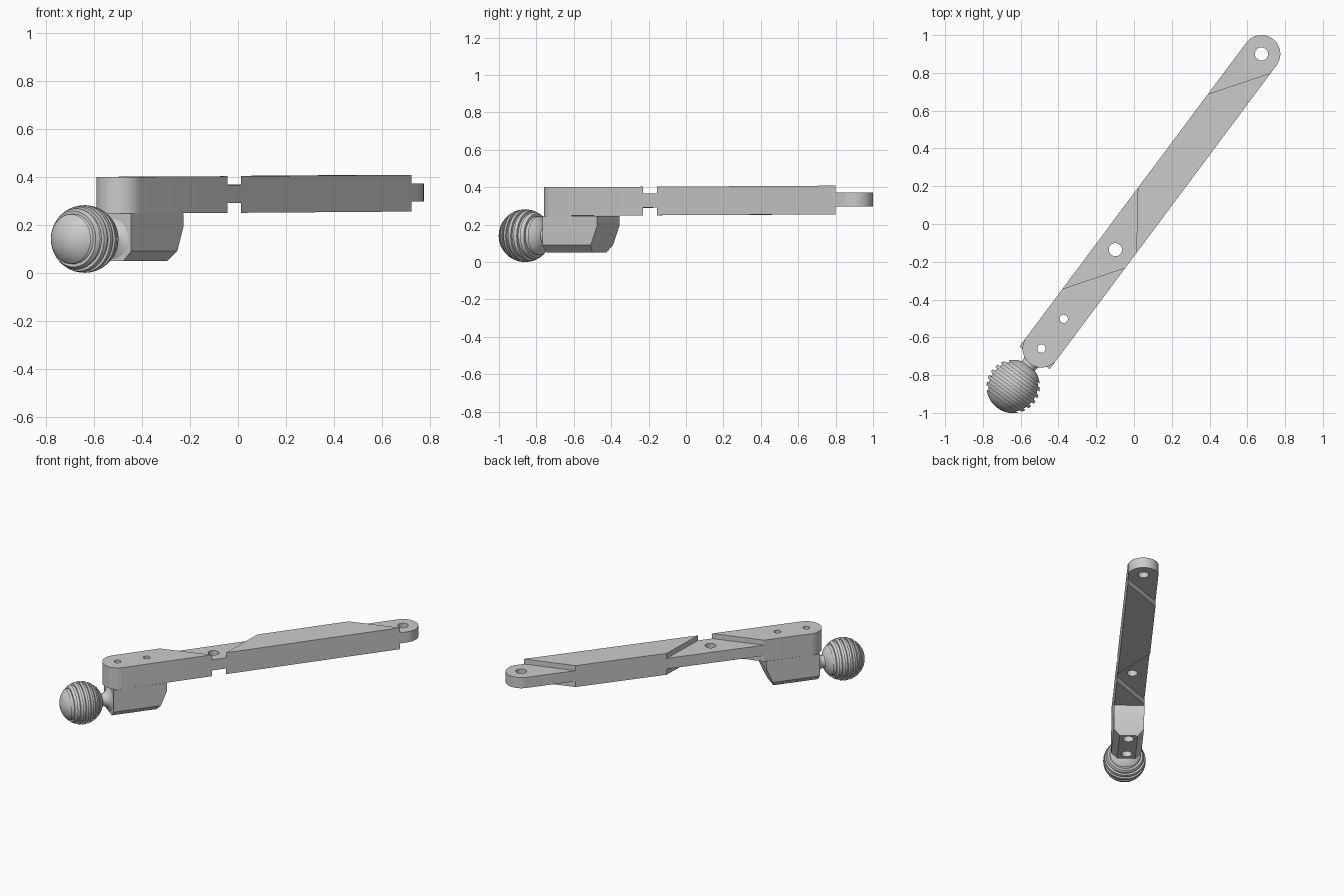
import bpy, bmesh, math
from mathutils import Vector

if "Cube" in bpy.data.objects:
    bpy.data.objects.remove(bpy.data.objects["Cube"])

# Arm frame: u runs along the arm from the first hole, v points to its left
DIR = Vector((0.598, 0.801))
DIR.normalize()
START = Vector((-0.49, -0.66))
END_U = 1.947
HALF = 0.1


def place(u, v, z):
    return (START.x + DIR.x * u - DIR.y * v, START.y + DIR.y * u + DIR.x * v, z)


def make(name, verts, faces):
    mesh = bpy.data.meshes.new(name)
    mesh.from_pydata([place(*p) for p in verts], [], faces)
    bm = bmesh.new()
    bm.from_mesh(mesh)
    bmesh.ops.recalc_face_normals(bm, faces=bm.faces)
    bm.to_mesh(mesh)
    bm.free()
    obj = bpy.data.objects.new(name, mesh)
    bpy.context.collection.objects.link(obj)
    return obj


def prism(name, outline, z0, z1):
    n = len(outline)
    verts = [(u, v, z) for z in (z0, z1) for u, v in outline]
    faces = [tuple(range(n))[::-1], tuple(range(n, 2 * n))]
    faces += [(i, (i + 1) % n, n + (i + 1) % n, n + i) for i in range(n)]
    return make(name, verts, faces)


def arc(cu, r, a0, a1, n):
    return [(cu + r * math.cos(math.radians(a0 + (a1 - a0) * i / n)),
             r * math.sin(math.radians(a0 + (a1 - a0) * i / n))) for i in range(n + 1)]


def hole(u, r, z0=-0.1, z1=0.6):
    return prism("hole_cutter", arc(u, r, 0, 360, 32)[:-1], z0, z1)


def cut(obj, cutters):
    for c in cutters:
        c.hide_render = True
        mod = obj.modifiers.new("cut", 'BOOLEAN')
        mod.operation = 'DIFFERENCE'
        mod.solver = 'EXACT'
        mod.object = c
    bpy.context.view_layer.update()
    dg = bpy.context.evaluated_depsgraph_get()
    mesh = bpy.data.meshes.new_from_object(obj.evaluated_get(dg))
    obj.modifiers.clear()
    obj.data = mesh
    for c in cutters:
        bpy.data.objects.remove(c)


# Arm: round-ended bar with slanted recesses above and below the two tongues
outline = arc(0, HALF, 90, 270, 24) + arc(END_U, HALF, -90, 90, 24)
arm = prism("arm", outline, 0.247, 0.400)
notch = [(0.306, 0.11), (0.625, -0.11), (0.691, -0.11), (1.001, 0.11)]
tip = [(1.595, 0.11), (1.91, -0.11), (2.15, -0.11), (2.15, 0.11)]
cutters = [prism("recess_cutter", shape, z0, z1)
           for shape in (notch, tip)
           for z0, z1 in ((0.1, 0.288), (0.364, 0.5))]
cutters += [hole(0, 0.022), hole(0.197, 0.022), hole(0.654, 0.035), hole(END_U, 0.035)]
cut(arm, cutters)
# Very slight rise toward the far end
for vert in arm.data.vertices:
    u = (vert.co.xy - START).dot(DIR)
    vert.co.z += 0.0045 * max(u, 0)

# Clamp block under the arm: chamfered bottom edges and a sloped far end
section = [(0.1, 0.247), (0.1, 0.19), (0.1, 0.09), (0.06, 0.05),
           (-0.06, 0.05), (-0.1, 0.09), (-0.1, 0.19), (-0.1, 0.247)]


def far_u(z):
    return 0.304 - 0.059 * max(0, 0.19 - z) / 0.14


n = len(section)
verts = [(-0.06, v, z) for v, z in section] + [(far_u(z), v, z) for v, z in section]
faces = [(i, (i + 1) % n, n + (i + 1) % n, n + i) for i in range(n)]
faces += [tuple(range(n)), (8, 9, 14, 15), (9, 10, 11, 12, 13, 14)]
block = make("clamp_block", verts, faces)
cut(block, [hole(0, 0.022), hole(0.197, 0.022),
            hole(0, 0.035, -0.1, 0.11), hole(0.197, 0.035, -0.1, 0.11)])

# Grooved ball with flared neck, turned around the arm direction
R, CU, CZ = 0.141, -0.25, 0.141
DEPTH, HALF_W = 0.013, 0.0085


def on_ball(x, r=R):
    return (CU + x, math.sqrt(max(r * r - x * x, 0)))


first = -0.0875 - HALF_W
a0 = math.acos(first / R)
profile = [(CU + R * math.cos(math.pi + (a0 - math.pi) * i / 10),
            R * math.sin(math.pi + (a0 - math.pi) * i / 10)) for i in range(1, 10)]
for k in range(6):
    c = -0.0875 + 0.035 * k
    lo, hi = c - HALF_W, c + HALF_W
    profile += [on_ball(lo), (CU + lo, on_ball(lo)[1] - DEPTH),
                (CU + hi, on_ball(hi)[1] - DEPTH), on_ball(hi)]
    if k < 5:
        profile.append(on_ball(c + 0.0175))
profile += [on_ball(x) for x in (0.106, 0.115, 0.123, 0.130, 0.134)]
profile += [(-0.105, 0.042), (-0.09, 0.046), (-0.077, 0.055), (-0.067, 0.069), (-0.058, 0.088)]

SEG = 64
verts = [(CU - R, 0, CZ)]
for u, r in profile:
    for s in range(SEG):
        a = 2 * math.pi * s / SEG
        verts.append((u, r * math.cos(a), CZ + r * math.sin(a)))
faces = [(0, 1 + s, 1 + (s + 1) % SEG) for s in range(SEG)]
for k in range(len(profile) - 1):
    b = 1 + k * SEG
    faces += [(b + s, b + (s + 1) % SEG, b + SEG + (s + 1) % SEG, b + SEG + s) for s in range(SEG)]
last = 1 + (len(profile) - 1) * SEG
faces.append(tuple(range(last, last + SEG)))
ball = make("grooved_ball", verts, faces)

# Smooth the round surfaces, keep the edges crisp
for obj in (arm, block, ball):
    bpy.ops.object.select_all(action='DESELECT')
    obj.select_set(True)
    bpy.context.view_layer.objects.active = obj
    bpy.ops.object.shade_smooth_by_angle(angle=math.radians(30))
